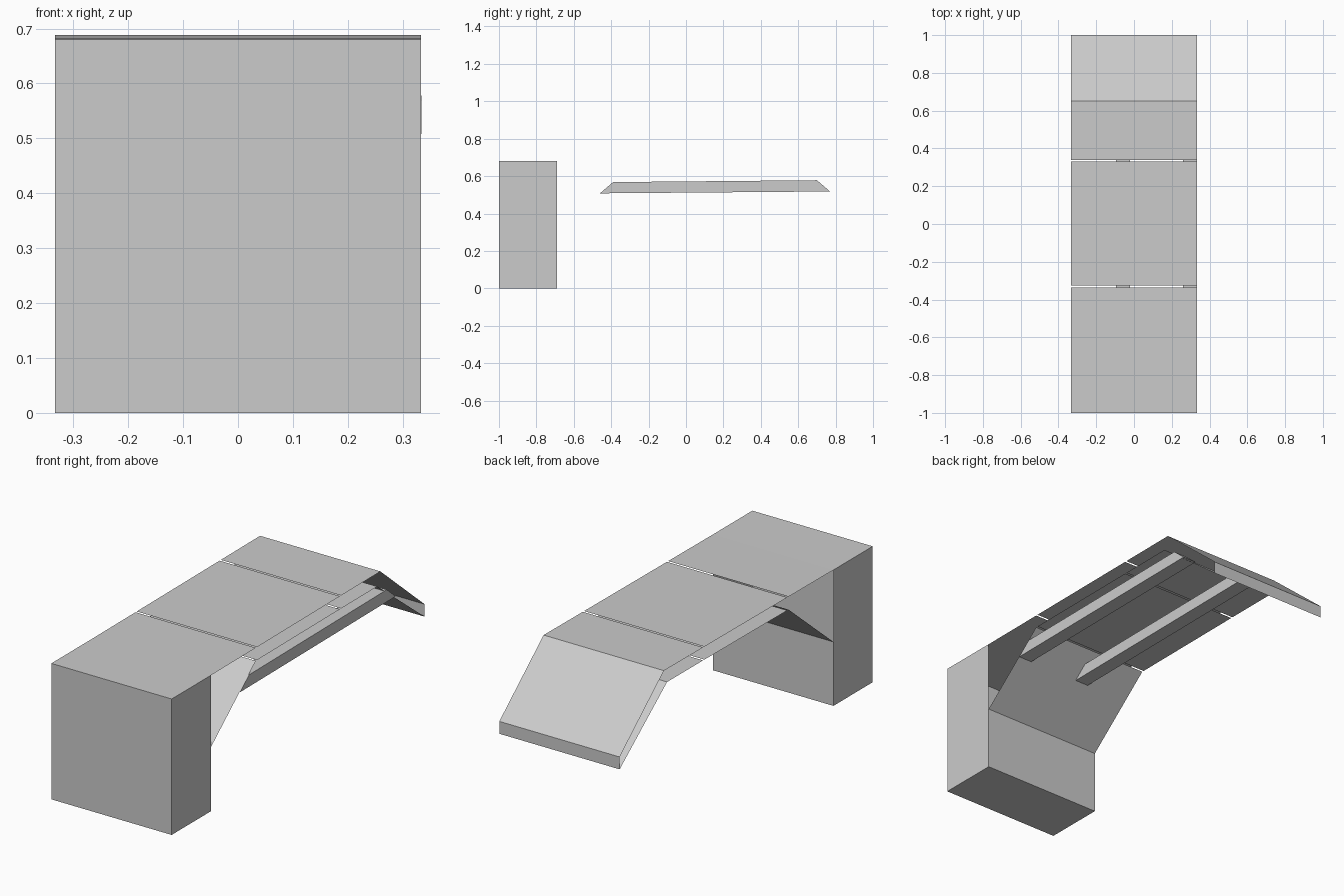
import bpy, bmesh

if "Cube" in bpy.data.objects:
    bpy.data.objects.remove(bpy.data.objects["Cube"])

HALF = 0.333  # half width of the whole model


def make_object(name, bm):
    mesh = bpy.data.meshes.new(name)
    bm.to_mesh(mesh)
    bm.free()
    obj = bpy.data.objects.new(name, mesh)
    bpy.context.collection.objects.link(obj)
    return obj


def sweep(bm, path, x0, x1):
    """Sweep an open (y, z) path across x as single-sheet quads."""
    a = [bm.verts.new((x0, y, z)) for y, z in path]
    b = [bm.verts.new((x1, y, z)) for y, z in path]
    for i in range(len(path) - 1):
        bm.faces.new((a[i], b[i], b[i + 1], a[i + 1]))
    return a, b


def prism(name, outline, x0, x1):
    """Closed solid from a (y, z) outline."""
    bm = bmesh.new()
    a, b = sweep(bm, outline, x0, x1)
    bm.faces.new((a[-1], b[-1], b[0], a[0]))
    bm.faces.new(a)
    bm.faces.new(b[::-1])
    bmesh.ops.recalc_face_normals(bm, faces=bm.faces[:])
    return make_object(name, bm)


# Front block: deck, front, bottom, low back wall and sloped brace, sides open past the block
bm = bmesh.new()
path = [(-0.335, 0.682), (-0.69, 0.68), (-1, 0.68), (-1, 0),
        (-0.69, 0), (-0.69, 0.32), (-0.335, 0.617)]
for row in sweep(bm, path, -HALF, HALF):
    bm.faces.new((row[1], row[2], row[3], row[4], row[5]))
make_object("front_block", bm)

# Middle deck: upper and lower sheets
for name, z0, z1 in (("middle_deck_top", 0.682, 0.686),
                     ("middle_deck_underside", 0.617, 0.621)):
    bm = bmesh.new()
    sweep(bm, [(-0.325, z0), (0.33, z1)], -HALF, HALF)
    make_object(name, bm)

# Rear deck bending down into a double-walled ramp with a closed lower end
bm = bmesh.new()
sweep(bm, [(0.34, 0.686), (0.65, 0.688), (1, 0.39), (1, 0.328),
           (0.625, 0.622), (0.34, 0.621)], -HALF, HALF)
make_object("rear_ramp", bm)

# Two support beams with slanted ends
beam = [(-0.46, 0.508), (0.77, 0.518), (0.70, 0.578), (-0.39, 0.568)]
for name, x1 in (("right_beam", 0.334), ("centre_beam", -0.02)):
    prism(name, beam, x1 - 0.075, x1)
